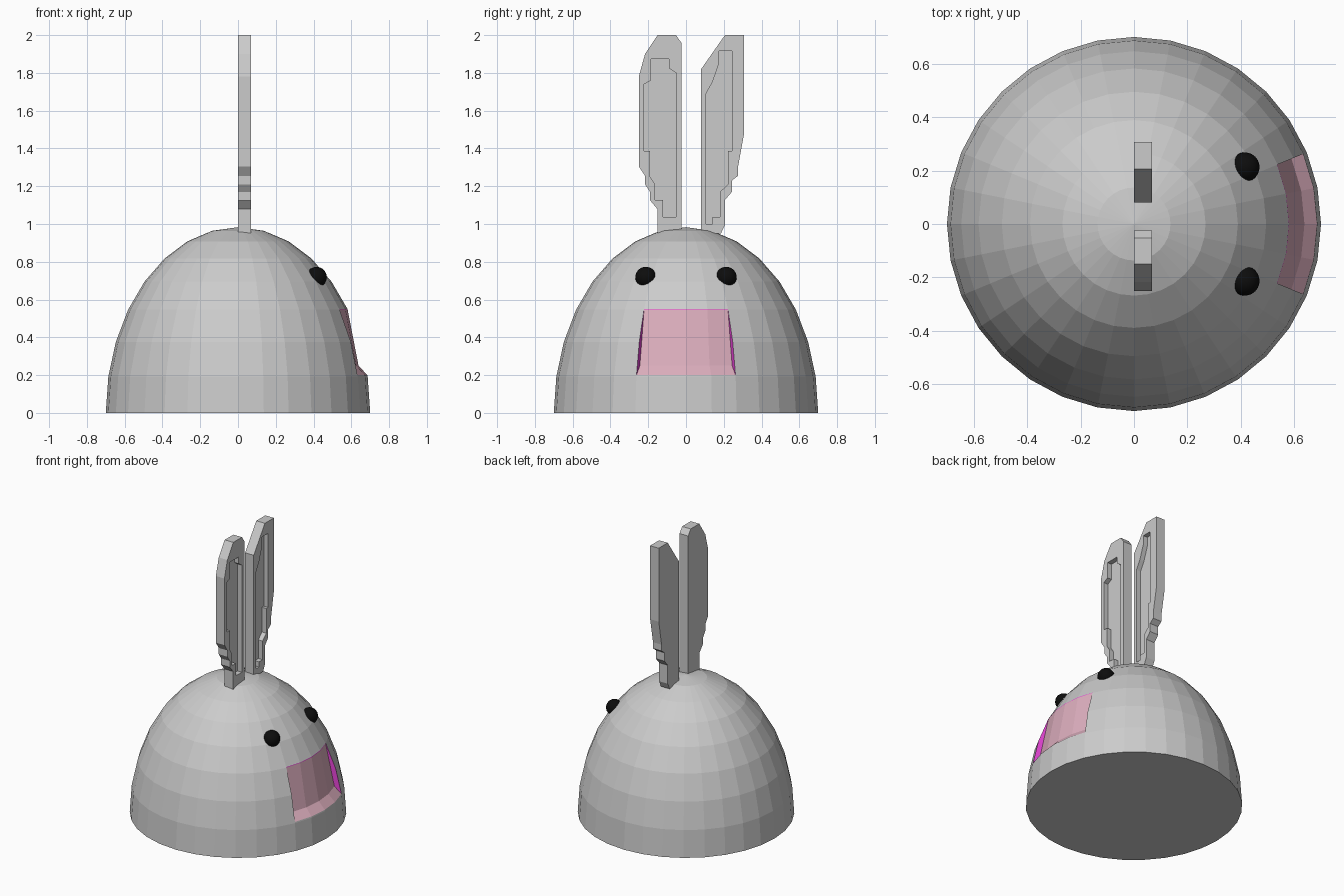
import bpy, bmesh, math

if "Cube" in bpy.data.objects:
    bpy.data.objects.remove(bpy.data.objects["Cube"])


def material(name, color):
    m = bpy.data.materials.new(name)
    m.diffuse_color = (*color, 1)
    m.use_nodes = True
    m.node_tree.nodes["Principled BSDF"].inputs["Base Color"].default_value = m.diffuse_color
    return m


GREY = material("light grey", (0.60, 0.60, 0.60))
PINK = material("soft pink", (0.73, 0.43, 0.52))
MAGENTA = material("magenta", (0.80, 0.06, 0.68))
BLACK = material("black", (0.004, 0.004, 0.004))


def mesh_object(name, bm, mats):
    bmesh.ops.recalc_face_normals(bm, faces=bm.faces)
    me = bpy.data.meshes.new(name)
    bm.to_mesh(me)
    bm.free()
    ob = bpy.data.objects.new(name, me)
    bpy.context.collection.objects.link(ob)
    for m in mats:
        me.materials.append(m)
    return ob


# Domed head with a shallow mouth panel sunk into the +x side
SEG, RINGS, RADIUS, HEIGHT = 32, 8, 0.70, 0.983
LOW, STEP, HIGH = 0.20, 0.25, 0.55
profile = [(HEIGHT * math.sin(a), RADIUS * math.cos(a))
           for a in (k * math.pi / 2 / RINGS for k in range(RINGS))]


def radius_at(z):
    for (z0, r0), (z1, r1) in zip(profile, profile[1:]):
        if z0 <= z <= z1:
            return r0 + (r1 - r0) * (z - z0) / (z1 - z0)
    return profile[-1][1]


def sunk_radius(z):
    if z <= LOW or z >= HIGH:
        return radius_at(z)
    if z < STEP:
        t = (z - LOW) / (STEP - LOW)
        return radius_at(LOW) * (1 - t) + 0.638 * t
    t = (z - STEP) / (HIGH - STEP)
    return 0.638 * (1 - t) + radius_at(HIGH) * t


bm = bmesh.new()
rows = sorted([z for z, r in profile] + [LOW, STEP, HIGH])
cache = {}


def vert(row, col, sunk=False):
    z = rows[row]
    sunk = sunk and LOW < z < HIGH
    key = (row, col % SEG, sunk)
    if key not in cache:
        r = sunk_radius(z) if sunk else radius_at(z)
        a = col * 2 * math.pi / SEG
        cache[key] = bm.verts.new((r * math.cos(a), r * math.sin(a), z))
    return cache[key]


def face(verts, mat=0):
    f = bm.faces.new(list(dict.fromkeys(verts)))
    f.material_index = mat


for row in range(len(rows) - 1):
    panel_row = LOW <= rows[row] < HIGH
    for col in range(-2, SEG - 2):
        panel = panel_row and col < 2
        top_edge = panel and rows[row + 1] == HIGH
        face([vert(row, col, panel), vert(row, col + 1, panel),
              vert(row + 1, col + 1, panel), vert(row + 1, col, panel)],
             2 if top_edge else 1 if panel else 0)
    if panel_row:
        for col in (-2, 2):  # side walls of the panel
            face([vert(row, col), vert(row, col, True),
                  vert(row + 1, col, True), vert(row + 1, col)], 2)
apex = bm.verts.new((0, 0, HEIGHT))
for col in range(SEG):
    face([vert(len(rows) - 1, col), vert(len(rows) - 1, col + 1), apex])
face([vert(0, c) for c in range(SEG)])
mesh_object("head", bm, [GREY, PINK, MAGENTA])

# Eyes
for side, label in ((-1, "right"), (1, "left")):
    bpy.ops.mesh.primitive_uv_sphere_add(segments=24, ring_count=16, radius=0.055,
                                         location=(0.415, side * 0.213, 0.718))
    eye = bpy.context.object
    eye.name = label + "_eye"
    eye.data.materials.append(BLACK)
    bpy.ops.object.shade_smooth_by_angle()


# Ears: flat slabs with a stepped hollow on the +x side
def slab(name, points, x0, x1):
    bm = bmesh.new()
    f = bm.faces.new([bm.verts.new((x0, y, z)) for y, z in points])
    ext = bmesh.ops.extrude_face_region(bm, geom=[f])["geom"]
    bmesh.ops.translate(bm, vec=(x1 - x0, 0, 0),
                        verts=[v for v in ext if isinstance(v, bmesh.types.BMVert)])
    return mesh_object(name, bm, [GREY])


def ear(name, outline, hollow):
    body = slab(name, outline, 0.0, 0.068)
    cutter = slab(name + "_cutter", hollow, 0.034, 0.12)
    cutter.hide_render = True
    mod = body.modifiers.new("hollow", "BOOLEAN")
    mod.operation = "DIFFERENCE"
    mod.solver = "EXACT"
    mod.object = cutter
    bpy.context.view_layer.objects.active = body
    bpy.ops.object.modifier_apply(modifier=mod.name)
    bpy.data.objects.remove(cutter)


ear("right_ear",
    [(-0.15, 2.0), (-0.053, 2.0), (-0.025, 1.96), (-0.025, 0.95), (-0.152, 0.95),
     (-0.152, 1.08), (-0.19, 1.125), (-0.19, 1.17), (-0.217, 1.21), (-0.217, 1.255),
     (-0.25, 1.305), (-0.25, 1.78), (-0.217, 1.90)],
    [(-0.185, 1.873), (-0.09, 1.873), (-0.09, 1.825), (-0.053, 1.80), (-0.053, 1.037),
     (-0.122, 1.037), (-0.122, 1.127), (-0.164, 1.127), (-0.164, 1.21), (-0.19, 1.25),
     (-0.19, 1.387), (-0.222, 1.387), (-0.222, 1.74), (-0.185, 1.76)])
ear("left_ear",
    [(0.206, 2.0), (0.307, 2.0), (0.307, 1.476), (0.275, 1.30), (0.275, 1.255),
     (0.243, 1.23), (0.243, 1.17), (0.206, 1.127), (0.206, 0.995), (0.185, 0.95),
     (0.08, 0.95), (0.08, 1.82)],
    [(0.175, 1.915), (0.243, 1.915), (0.243, 1.386), (0.222, 1.386), (0.222, 1.21),
     (0.18, 1.17), (0.18, 1.037), (0.14, 1.037), (0.14, 1.0), (0.106, 1.0),
     (0.106, 1.69), (0.14, 1.75), (0.175, 1.85)])
